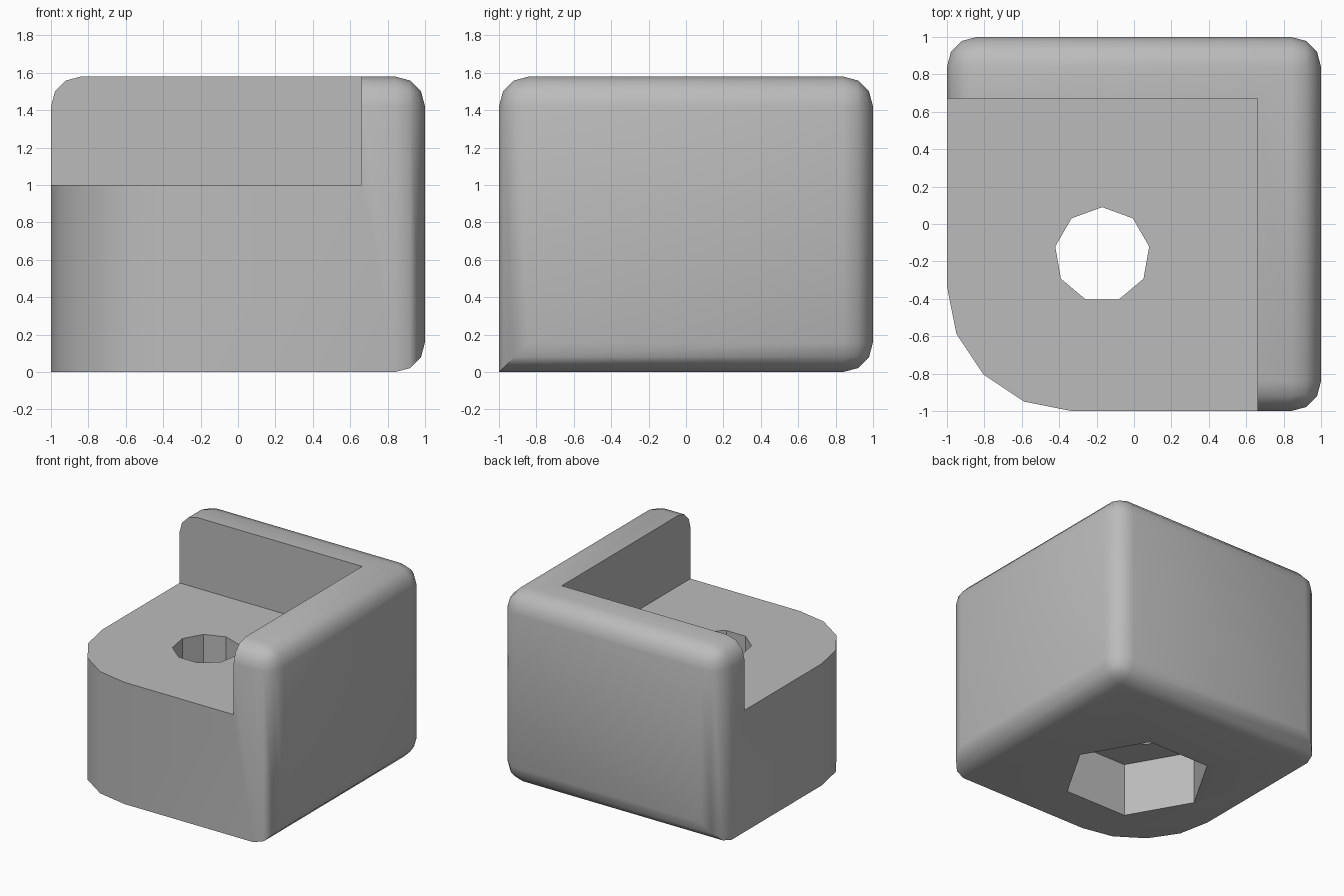
import bpy, bmesh, math
from mathutils import Matrix, Vector

HEIGHT = 1.58
LEDGE = 1.0
HOLE = (-0.17, -0.165)

old = bpy.data.objects.get("Cube")
if old:
    bpy.data.objects.remove(old, do_unlink=True)

grey = bpy.data.materials.new("plain grey")
grey.use_nodes = True
colour = (0.5, 0.5, 0.5, 1)
grey.diffuse_color = colour
grey.node_tree.nodes["Principled BSDF"].inputs["Base Color"].default_value = colour


def make_object(name, bm):
    bmesh.ops.recalc_face_normals(bm, faces=bm.faces)
    mesh = bpy.data.meshes.new(name)
    bm.to_mesh(mesh)
    bm.free()
    mesh.materials.append(grey)
    obj = bpy.data.objects.new(name, mesh)
    bpy.context.collection.objects.link(obj)
    return obj


def box(low, high):
    low, high = Vector(low), Vector(high)
    bm = bmesh.new()
    place = Matrix.Translation((low + high) / 2) @ Matrix.Diagonal((*(high - low), 1))
    bmesh.ops.create_cube(bm, size=1, matrix=place)
    return bm


def prism(sides, radius, bottom, top, turn):
    bm = bmesh.new()
    place = Matrix.Translation((*HOLE, (bottom + top) / 2)) @ Matrix.Rotation(turn, 4, "Z")
    bmesh.ops.create_cone(bm, cap_ends=True, segments=sides, radius1=radius,
                          radius2=radius, depth=top - bottom, matrix=place)
    return bm


def round_edges(bm, rule, radius, segments):
    edges = [e for e in bm.edges if rule((e.verts[0].co + e.verts[1].co) / 2)]
    bmesh.ops.bevel(bm, geom=edges, offset=radius, segments=segments,
                    profile=0.5, affect="EDGES", clamp_overlap=False)


# Block with one broad rounded corner, then softened outer edges
bm = box((-1, -1, 0), (1, 1, HEIGHT))
round_edges(bm, lambda m: m.x < -0.9 and m.y < -0.9, 0.667, 4)
round_edges(bm, lambda m: m.z > 1.5 or m.x > 0.99 or m.y > 0.99, 0.16, 3)
block = make_object("corner_block", bm)

# Ledge notch, bolt hole and hexagonal nut pocket
# cylinder vertices start on the +x or +y axis, so aim the hole's point at the back
hole = prism(9, 0.255, -0.5, 2, 0)
first = max(hole.verts, key=lambda v: v.co.y).co
aim = math.pi / 2 - math.atan2(first.y - HOLE[1], first.x - HOLE[0])
hole.free()
pocket = prism(6, 0.56, -0.5, 0.44, 0)
if max(v.co.x for v in pocket.verts) - HOLE[0] < 0.55:
    pocket.free()
    pocket = prism(6, 0.56, -0.5, 0.44, math.pi / 6)

cutters = [
    make_object("notch_cutter", box((-2, -2, LEDGE), (0.66, 0.67, 3))),
    make_object("hole_cutter", prism(9, 0.255, -0.5, 2, aim)),
    make_object("pocket_cutter", pocket),
]
bpy.ops.object.select_all(action="DESELECT")
block.select_set(True)
bpy.context.view_layer.objects.active = block
for cutter in cutters:
    cutter.hide_render = True
    cut = block.modifiers.new(cutter.name, "BOOLEAN")
    cut.operation = "DIFFERENCE"
    cut.solver = "EXACT"
    cut.object = cutter
    bpy.ops.object.modifier_apply(modifier=cut.name)
    bpy.data.objects.remove(cutter, do_unlink=True)

bpy.ops.object.shade_smooth_by_angle(angle=math.radians(35))
